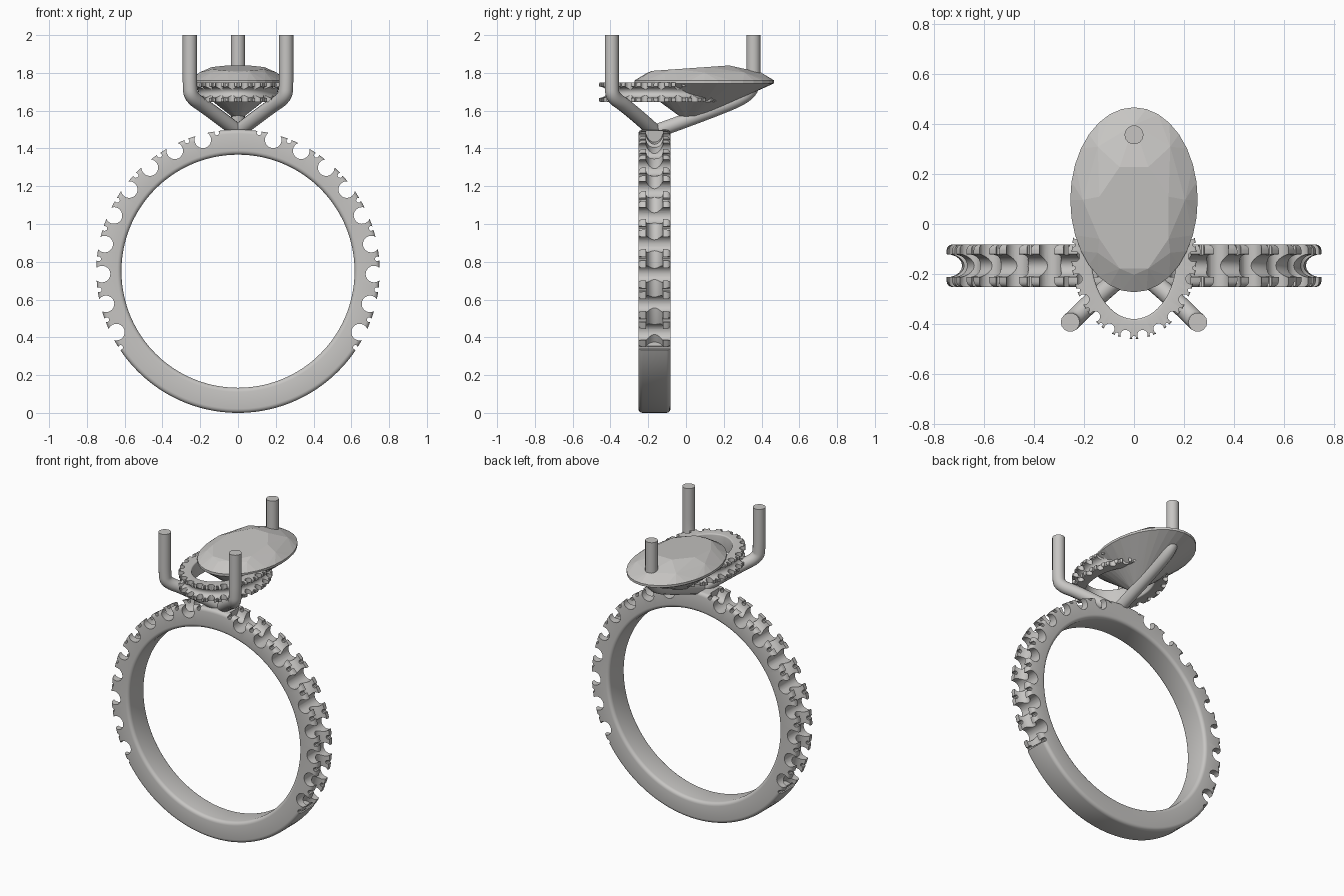
import bpy, bmesh
from math import cos, sin, pi, radians
from mathutils import Vector, Matrix

if "Cube" in bpy.data.objects:
    bpy.data.objects.remove(bpy.data.objects["Cube"], do_unlink=True)

grey = bpy.data.materials.new("light grey")
grey.use_nodes = True
color = (0.57, 0.56, 0.545, 1)
grey.diffuse_color = color
grey.node_tree.nodes["Principled BSDF"].inputs["Base Color"].default_value = color


def make_object(name, bm):
    bmesh.ops.recalc_face_normals(bm, faces=bm.faces)
    mesh = bpy.data.meshes.new(name)
    bm.to_mesh(mesh)
    bm.free()
    obj = bpy.data.objects.new(name, mesh)
    bpy.context.collection.objects.link(obj)
    mesh.materials.append(grey)
    return obj


def smooth(obj, angle=35):
    bpy.ops.object.select_all(action="DESELECT")
    obj.select_set(True)
    bpy.context.view_layer.objects.active = obj
    bpy.ops.object.shade_smooth_by_angle(angle=radians(angle))


def sweep(bm, profile, a, b, steps, start=0, end=360):
    """Carry a closed (offset, height) profile around an ellipse."""
    closed = end - start == 360
    rows = []
    for i in range(steps if closed else steps + 1):
        t = radians(start + (end - start) * i / steps)
        rows.append([bm.verts.new(((a + d) * cos(t), (b + d) * sin(t), h))
                     for d, h in profile])
    n = len(profile)
    for i in range(steps):
        r, s = rows[i], rows[(i + 1) % len(rows)]
        for j in range(n):
            k = (j + 1) % n
            bm.faces.new((r[j], r[k], s[k], s[j]))
    if not closed:
        bm.faces.new(rows[0])
        bm.faces.new(rows[-1])


def rounded_section(thick, height, r):
    """Rounded rectangle whose outer edge lies at offset zero."""
    points = []
    for cx, cy, first in ((-r, height / 2 - r, 0), (r - thick, height / 2 - r, 90),
                          (r - thick, r - height / 2, 180), (-r, r - height / 2, 270)):
        for i in range(5):
            t = radians(first + 22.5 * i)
            points.append((cx + r * cos(t), cy + r * sin(t)))
    return points


def oval(depth, half):
    return [(depth * cos(i * pi / 10), half * sin(i * pi / 10)) for i in range(20)]


def add_bites(bm, angles, a, b, inset, radius, segments):
    for angle in angles:
        t = radians(angle)
        place = Matrix.Translation(((a - inset) * cos(t), (b - inset) * sin(t), 0))
        bmesh.ops.create_cone(bm, cap_ends=True, segments=segments, radius1=radius,
                              radius2=radius, depth=0.4,
                              matrix=place @ Matrix.Rotation(t + 0.07, 4, "Z"))


def carve(obj, cutters):
    for cutter in cutters:
        cutter.hide_render = True
        mod = obj.modifiers.new("carve", "BOOLEAN")
        mod.operation, mod.solver, mod.object = "DIFFERENCE", "EXACT", cutter
    bpy.context.view_layer.update()
    graph = bpy.context.evaluated_depsgraph_get()
    mesh = bpy.data.meshes.new_from_object(obj.evaluated_get(graph))
    obj.modifiers.clear()
    obj.data = mesh
    for cutter in cutters:
        bpy.data.objects.remove(cutter, do_unlink=True)


# Finger band: grooved and scalloped on its upper two thirds
R = 0.75
bm = bmesh.new()
sweep(bm, rounded_section(0.133, 0.17, 0.022), R, R, 160)
band = make_object("band", bm)
step = 12.7
right = [-26.6 + step * i for i in range(9)]
gaps = [-33 + step * i for i in range(10)]
bm = bmesh.new()
add_bites(bm, right + [180 - t for t in right], R, R, 0.03, 0.044, 24)
add_bites(bm, gaps + [180 - t for t in gaps], R, R, 0.009, 0.013, 10)
bites = make_object("band_bites", bm)
bm = bmesh.new()
sweep(bm, oval(0.062, 0.046), R, R, 60, -33, 83)
sweep(bm, oval(0.062, 0.046), R, R, 60, 97, 213)
carve(band, [bites, make_object("band_groove", bm)])
band.rotation_euler.x = pi / 2
band.location = (0, -0.167, R)
smooth(band)

# Oval halo under the stone, worked in the same way
A, B, count = 0.25, 0.33, 22
bm = bmesh.new()
sweep(bm, rounded_section(0.08, 0.105, 0.008), A, B, 120)
halo = make_object("halo", bm)
bm = bmesh.new()
add_bites(bm, [360 * i / count for i in range(count)], A, B, 0.012, 0.021, 16)
add_bites(bm, [360 * (i + 0.5) / count for i in range(count)], A, B, 0.005, 0.008, 8)
bites = make_object("halo_bites", bm)
bm = bmesh.new()
sweep(bm, oval(0.04, 0.03), A, B, 120)
carve(halo, [bites, make_object("halo_groove", bm)])
halo.location = (0, -0.13, 1.6975)
smooth(halo)

# Faceted oval stone: girdle, crown, sloping table and small keel
bm = bmesh.new()


def stone_ring(n, a, b, y, z, turn=0, slope=0):
    for i in range(n):
        t = 2 * pi * (i + turn) / n
        dy = b * sin(t)
        bm.verts.new((a * cos(t), y + dy, z + slope * dy))


stone_ring(32, 0.255, 0.37, 0.097, 1.745)
stone_ring(32, 0.255, 0.37, 0.097, 1.76)
stone_ring(8, 0.205, 0.3, 0.097, 1.802)
stone_ring(8, 0.15, 0.22, 0.025, 1.825, 0.5, 0.07)
stone_ring(8, 0.03, 0.05, 0.02, 1.565, 0.5)
bmesh.ops.convex_hull(bm, input=bm.verts)
bmesh.ops.dissolve_limit(bm, angle_limit=0.01, verts=bm.verts, edges=bm.edges)
make_object("stone", bm)


# Three claws that meet on top of the band
def claw(name, points):
    curve = bpy.data.curves.new(name, "CURVE")
    curve.dimensions = "3D"
    curve.bevel_depth = 0.038
    curve.bevel_resolution = 5
    curve.use_fill_caps = True
    line = curve.splines.new("NURBS")
    line.points.add(len(points) - 1)
    for p, co in zip(line.points, points):
        p.co = (*co, 1)
    line.order_u = 3
    line.use_endpoint_u = True
    line.resolution_u = 8
    obj = bpy.data.objects.new(name, curve)
    bpy.context.collection.objects.link(obj)
    curve.materials.append(grey)
    bpy.ops.object.select_all(action="DESELECT")
    obj.select_set(True)
    bpy.context.view_layer.objects.active = obj
    bpy.ops.object.convert(target="MESH")
    smooth(bpy.context.view_layer.objects.active, 40)


for side, name in ((1, "left"), (-1, "right")):
    claw("front_claw_" + name, [(side * x, y, z) for x, y, z in (
        (0.255, -0.393, 2), (0.255, -0.393, 1.85), (0.255, -0.393, 1.74),
        (0.25, -0.39, 1.67), (0.17, -0.31, 1.62), (0, -0.165, 1.49))])
claw("back_claw", [(0, 0.357, 2), (0, 0.357, 1.85), (0, 0.357, 1.76),
                   (0, 0.34, 1.69), (0, 0.2, 1.62), (0, -0.16, 1.49)])
